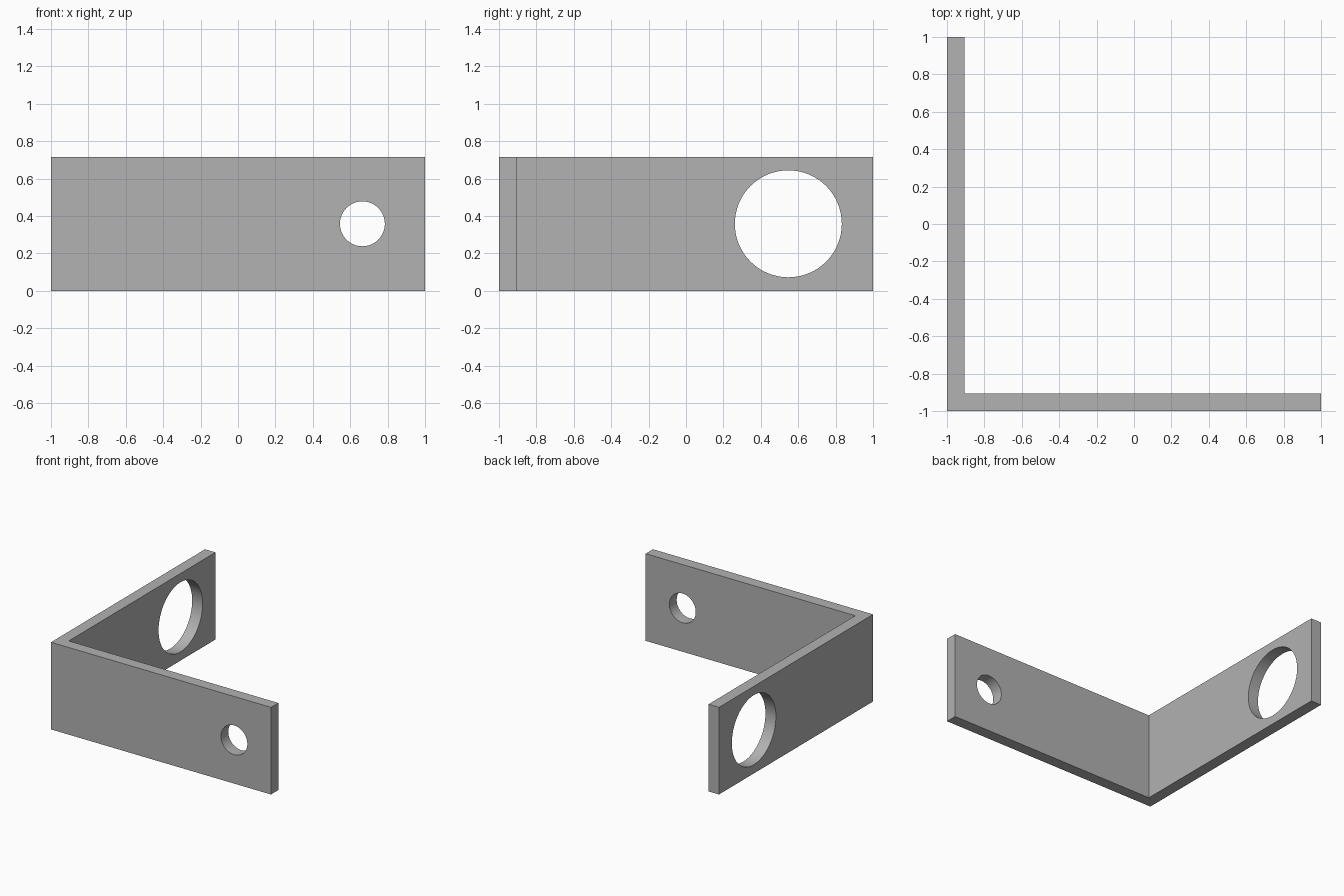
import bpy
import bmesh
import math

cube = bpy.data.objects.get("Cube")
if cube:
    bpy.data.objects.remove(cube, do_unlink=True)

HEIGHT = 0.716
THICK = 0.095
INNER = THICK - 1

grey = bpy.data.materials.new("plain_grey")
grey.use_nodes = True
colour = (0.445, 0.445, 0.445, 1)
grey.diffuse_color = colour
grey.node_tree.nodes["Principled BSDF"].inputs["Base Color"].default_value = colour

# L-shaped bracket, extruded upwards from its plan
profile = [(-1, -1), (1, -1), (1, INNER), (INNER, INNER), (INNER, 1), (-1, 1)]
bm = bmesh.new()
base = bm.faces.new([bm.verts.new((x, y, 0)) for x, y in profile])
extruded = bmesh.ops.extrude_face_region(bm, geom=[base])["geom"]
top = [v for v in extruded if isinstance(v, bmesh.types.BMVert)]
bmesh.ops.translate(bm, verts=top, vec=(0, 0, HEIGHT))
bmesh.ops.recalc_face_normals(bm, faces=bm.faces)
mesh = bpy.data.meshes.new("angle_bracket")
bm.to_mesh(mesh)
bm.free()
mesh.materials.append(grey)
bracket = bpy.data.objects.new("angle_bracket", mesh)
bpy.context.collection.objects.link(bracket)


def drill(name, radius, location, rotation):
    """Cut a round hole through the bracket."""
    bpy.ops.mesh.primitive_cylinder_add(vertices=64, radius=radius, depth=0.4,
                                        location=location, rotation=rotation)
    cutter = bpy.context.object
    cutter.name = name
    cutter.hide_render = True
    cutter.data.materials.append(grey)
    cut = bracket.modifiers.new(name, "BOOLEAN")
    cut.operation = "DIFFERENCE"
    cut.solver = "EXACT"
    cut.object = cutter
    bpy.context.view_layer.objects.active = bracket
    bpy.ops.object.modifier_apply(modifier=cut.name)
    bpy.data.objects.remove(cutter, do_unlink=True)


# Small hole in the front arm, large hole in the side arm
middle = HEIGHT / 2
drill("small_hole", 0.12, (0.665, INNER - THICK / 2, middle), (math.pi / 2, 0, 0))
drill("large_hole", 0.286, (INNER - THICK / 2, 0.547, middle), (0, math.pi / 2, 0))

# Smooth hole walls with crisp outer edges
bpy.ops.object.select_all(action="DESELECT")
bracket.select_set(True)
bpy.context.view_layer.objects.active = bracket
bpy.ops.object.shade_smooth_by_angle(angle=math.radians(30))
